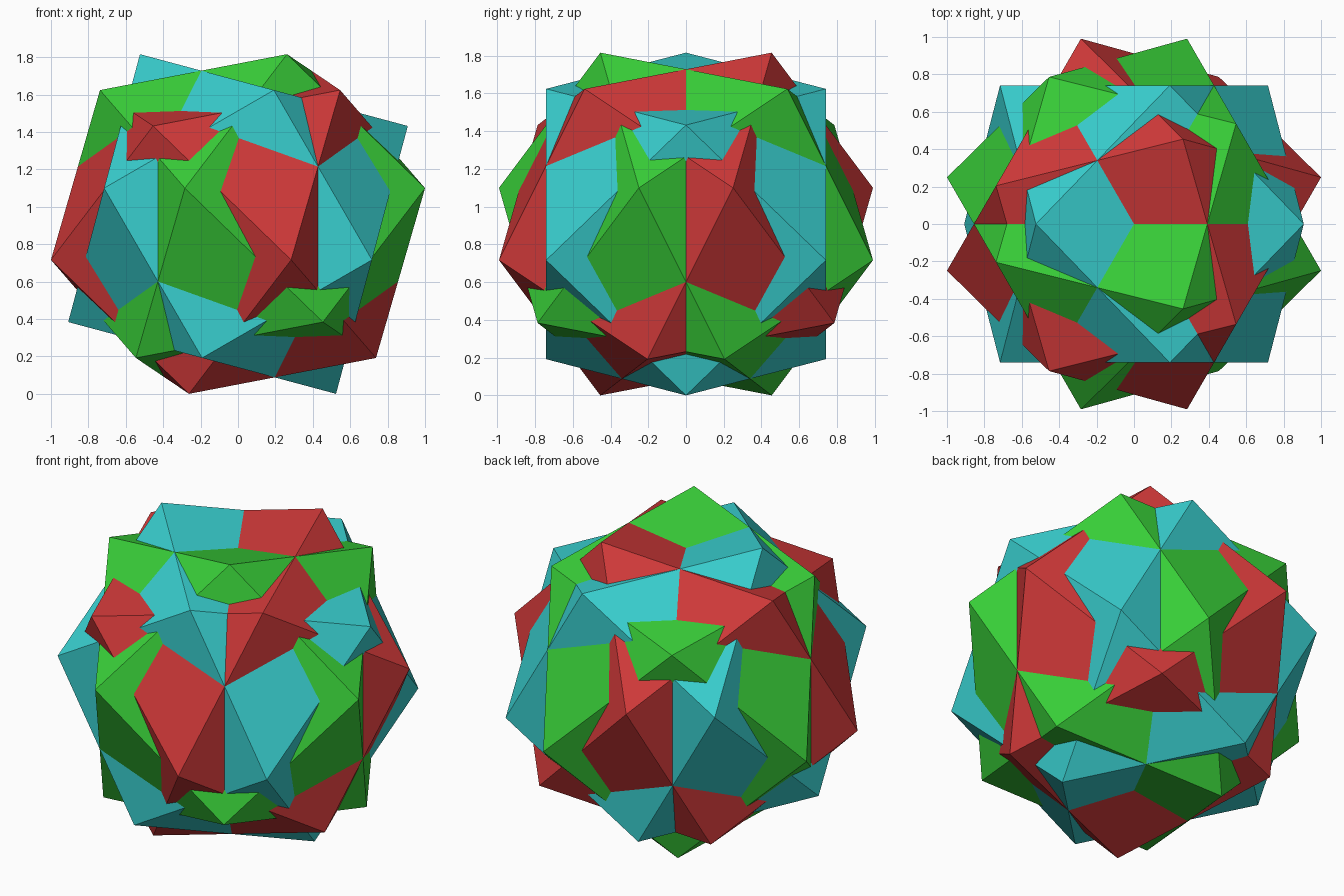
import bpy, bmesh, math
from mathutils import Matrix, Vector
from itertools import product

cube = bpy.data.objects.get("Cube")
if cube:
    bpy.data.objects.remove(cube, do_unlink=True)

A = 0.7413                                       # half side of the enclosing cube
HEIGHT = A * math.sqrt(2) * math.sin(math.radians(60))   # centre above the ground


def make_material(name, color):
    mat = bpy.data.materials.new(name)
    mat.use_nodes = True
    mat.diffuse_color = color
    bsdf = next(n for n in mat.node_tree.nodes if n.type == 'BSDF_PRINCIPLED')
    bsdf.inputs["Base Color"].default_value = color
    return mat


def cuboctahedron(name, turn, mat):
    """Solid tilted 15 degrees about y, then turned about the vertical axis."""
    bm = bmesh.new()
    # Corners are the edge midpoints of a cube
    for s, t in product((-A, A), repeat=2):
        for co in ((s, t, 0), (s, 0, t), (0, s, t)):
            bm.verts.new(Vector(co))
    bmesh.ops.convex_hull(bm, input=bm.verts[:])
    # Merge coplanar triangles into the square faces
    bmesh.ops.dissolve_limit(bm, angle_limit=math.radians(2),
                             verts=bm.verts[:], edges=bm.edges[:])
    bmesh.ops.recalc_face_normals(bm, faces=bm.faces[:])
    bm.transform(Matrix.Rotation(math.radians(turn), 4, 'Z')
                 @ Matrix.Rotation(math.radians(15), 4, 'Y'))
    mesh = bpy.data.meshes.new(name)
    bm.to_mesh(mesh)
    bm.free()
    mesh.materials.append(mat)
    obj = bpy.data.objects.new(name, mesh)
    obj.location.z = HEIGHT
    bpy.context.scene.collection.objects.link(obj)


# Three interlocking solids, a third of a turn apart
for name, turn, color in (
        ("cyan", 0, (0.04, 0.62, 0.62, 1)),
        ("green", 120, (0.04, 0.62, 0.04, 1)),
        ("red", -120, (0.62, 0.04, 0.04, 1))):
    cuboctahedron(name + "_cuboctahedron", turn, make_material(name, color))
